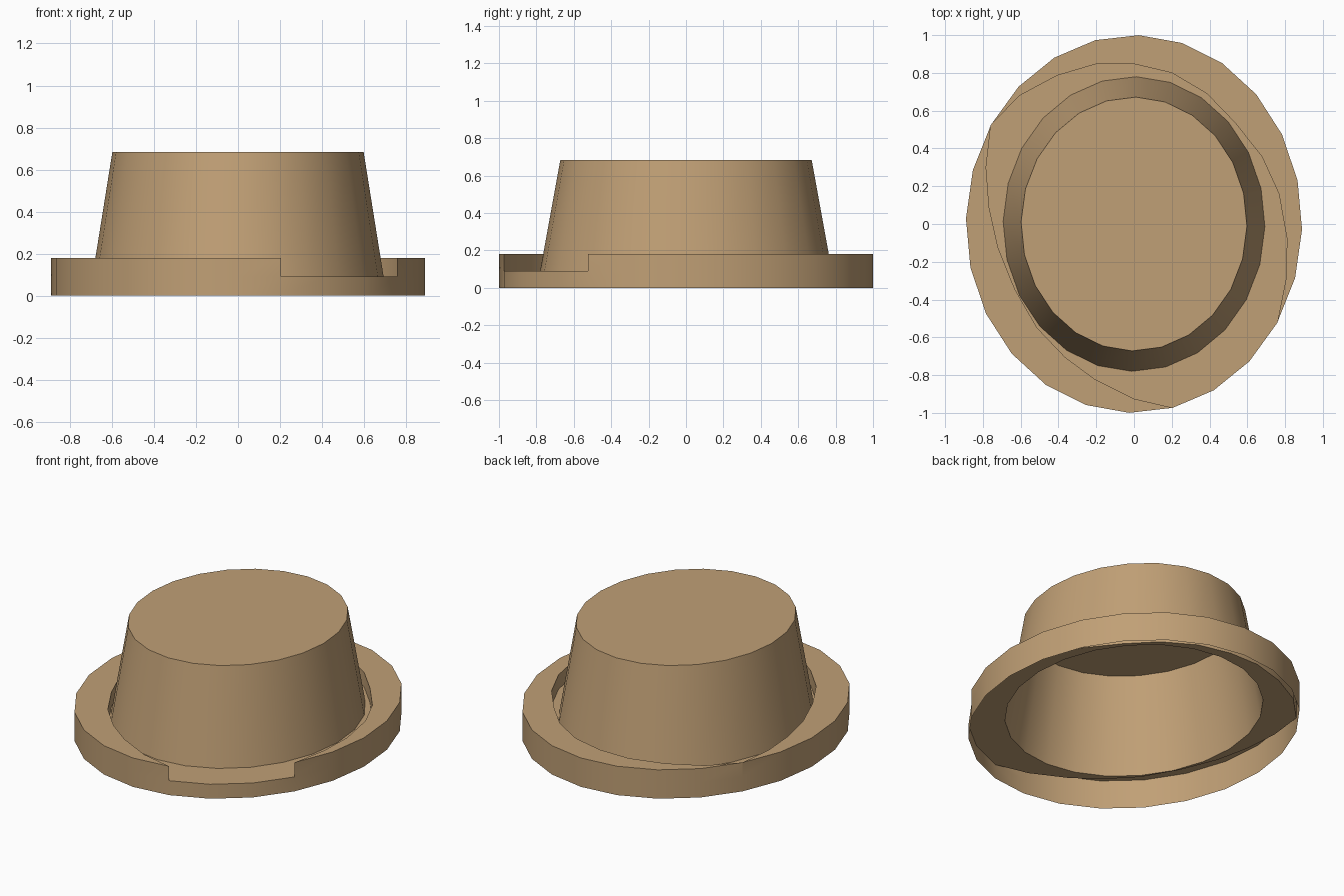
import bpy, bmesh, math

if "Cube" in bpy.data.objects:
    bpy.data.objects.remove(bpy.data.objects["Cube"])

N = 24
OFFSET = math.radians(-1.65)
FLOOR_Z, RIM_Z, TOP_Z = 0.09, 0.18, 0.683

felt = bpy.data.materials.new("tan_felt")
felt.diffuse_color = (0.53, 0.35, 0.18, 1)
felt.use_nodes = True
felt.node_tree.nodes["Principled BSDF"].inputs["Base Color"].default_value = felt.diffuse_color


def ellipse(rx, ry, off=OFFSET):
    return [(rx * math.cos(off + math.tau * k / N),
             ry * math.sin(off + math.tau * k / N)) for k in range(N)]


def at(p, z):
    return (p[0], p[1], z)


def build(name, faces):
    bm = bmesh.new()
    for f in faces:
        bm.faces.new([bm.verts.new(p) for p in f])
    bmesh.ops.remove_doubles(bm, verts=bm.verts, dist=0.0005)
    me = bpy.data.meshes.new(name)
    bm.to_mesh(me)
    bm.free()
    me.materials.append(felt)
    ob = bpy.data.objects.new(name, me)
    bpy.context.collection.objects.link(ob)
    bpy.ops.object.select_all(action='DESELECT')
    ob.select_set(True)
    bpy.context.view_layer.objects.active = ob
    bpy.ops.object.shade_smooth_by_angle(angle=math.radians(35))
    return ob


# Outlines: brim edge, crown foot and crown top
outer = ellipse(0.89, 1.0)
foot = ellipse(0.693, 0.78, math.radians(-1))
top = ellipse(0.598, 0.672, math.radians(-1))

# Inner edge of the raised rim; it meets the brim edge at 10, 19 and 22,
# and the rim is cut away between 19 and 22
inner = list(outer)
rim_line = {
    -1: (.804, -.294), 0: (.81, -.08), 1: (.767, .16), 2: (.677, .357),
    3: (.534, .537), 4: (.386, .69), 5: (.2, .80), 6: (0, .847),
    7: (-.2, .847), 8: (-.407, .786), 9: (-.605, .68),
    11: (-.783, .30), 12: (-.767, .087), 13: (-.72, -.125),
    14: (-.63, -.347), 15: (-.513, -.55), 16: (-.365, -.705),
    17: (-.21, -.82), 18: (.0, -.925),
}
for k, p in rim_line.items():
    inner[k % N] = p
GAP = (19, 20, 21)

# Brim: thin outer wall, raised crescents with inner walls, and low floor
brim = []
for k in range(N):
    j = (k + 1) % N
    o0, o1, i0, i1 = outer[k], outer[j], inner[k], inner[j]
    brim.append([at(o0, 0), at(o1, 0), at(o1, FLOOR_Z), at(o0, FLOOR_Z)])
    brim.append([at(i0, FLOOR_Z), at(i1, FLOOR_Z), at(foot[j], FLOOR_Z), at(foot[k], FLOOR_Z)])
    if k not in GAP:
        brim.append([at(o0, FLOOR_Z), at(o1, FLOOR_Z), at(o1, RIM_Z), at(o0, RIM_Z)])
        brim.append([at(o0, RIM_Z), at(o1, RIM_Z), at(i1, RIM_Z), at(i0, RIM_Z)])
        brim.append([at(i1, FLOOR_Z), at(i0, FLOOR_Z), at(i0, RIM_Z), at(i1, RIM_Z)])
build("hat_brim", brim)

# Crown: tapered wall with a flat top, open below
crown = [[at(p, TOP_Z) for p in top]]
for k in range(N):
    j = (k + 1) % N
    crown.append([at(foot[k], FLOOR_Z), at(foot[j], FLOOR_Z), at(top[j], TOP_Z), at(top[k], TOP_Z)])
build("hat_crown", crown)
